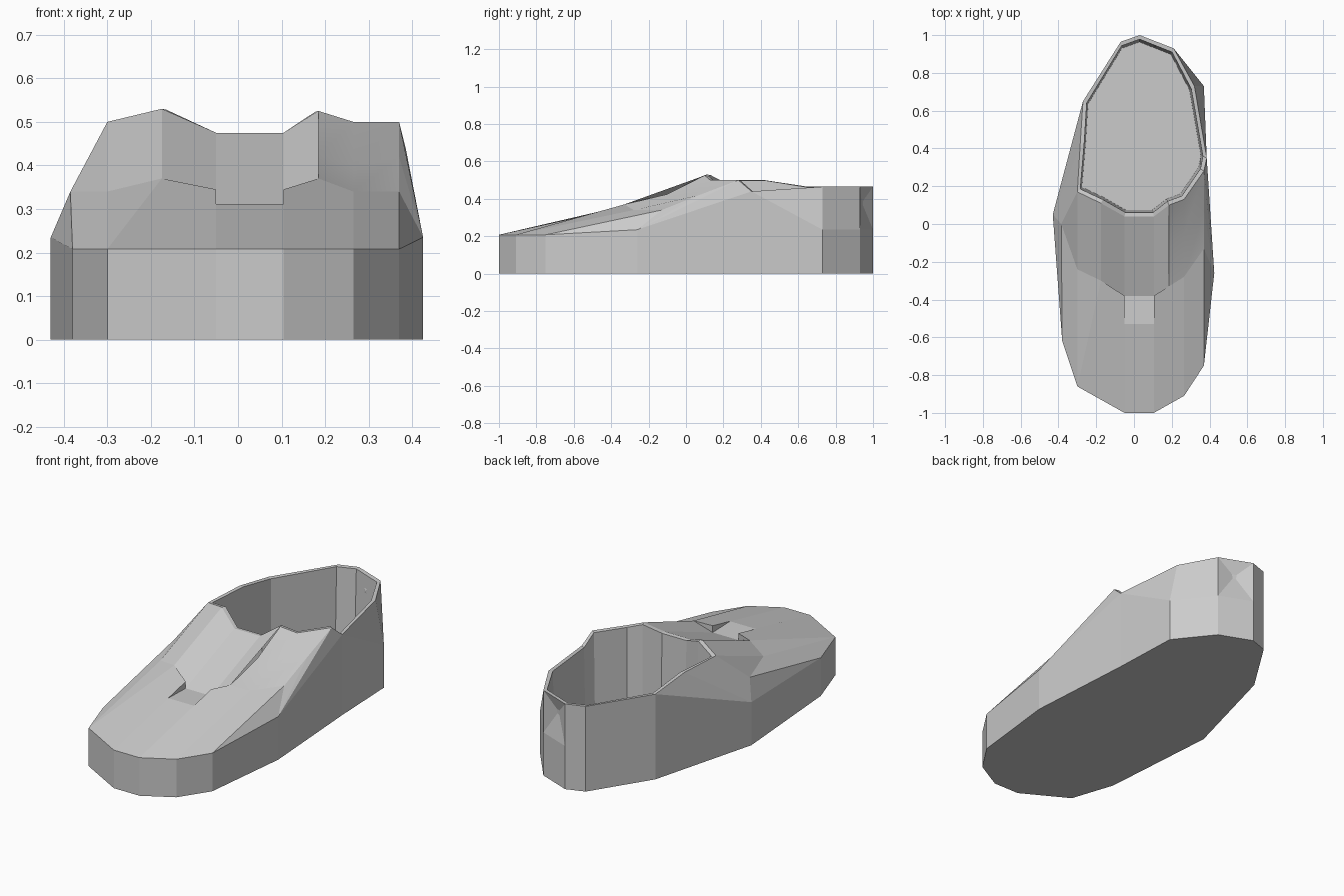
import bpy
from mathutils import Vector

if "Cube" in bpy.data.objects:
    bpy.data.objects.remove(bpy.data.objects["Cube"])


def part(name, faces, smooth=False):
    """Make an object from faces given as lists of points, sharing equal points."""
    verts, index, polys = [], {}, []
    for f in faces:
        poly = []
        for p in f:
            k = tuple(round(c, 4) for c in p)
            if k not in index:
                index[k] = len(verts)
                verts.append(k)
            poly.append(index[k])
        polys.append(poly)
    me = bpy.data.meshes.new(name)
    me.from_pydata(verts, [], polys)
    me.update()
    for p in me.polygons:
        p.use_smooth = smooth
    ob = bpy.data.objects.new(name, me)
    bpy.context.collection.objects.link(ob)
    return ob


def bridge(a, b):
    n = len(a)
    return [[a[i], a[(i + 1) % n], b[(i + 1) % n], b[i]] for i in range(n)]


# Outer wall outline, from the toe counter-clockwise: x, y, wall height
W = [(-.05, -1, .208), (.105, -1, .208), (.265, -.91, .208), (.37, -.75, .208),
     (.425, -.26, .235), (.385, .35, .44), (.37, .73, .235), (.21, .93, .235),
     (.03, 1, .235), (-.07, .965, .235), (-.27, .65, .235), (-.43, .05, .235),
     (-.38, -.62, .208), (-.30, -.86, .208)]
# Collar rim, same direction, starting at the tongue
R = [(-.05, .04, .475), (.105, .04, .475), (.185, .1, .525), (.265, .13, .5),
     (.37, .28, .5), (.385, .35, .44), (.32, .73, .465), (.21, .93, .465),
     (.03, 1, .465), (-.07, .965, .465), (-.27, .65, .465), (-.285, .42, .5),
     (-.30, .17, .5), (-.175, .11, .53)]
# Edge where the toe deck meets the tongue and the side panels
V = [(-.05, -.38, .345), (.105, -.38, .345), (.185, -.33, .37), (.265, -.28, .34),
     (.37, -.13, .34), (-.30, -.24, .34), (-.175, -.30, .37)]
L = (-.385, 0, .34)
N = [(-.05, -.53, .312), (.105, -.53, .312)]
T = [(-.05, -.38, .308), (.105, -.38, .308)]

# Sole and side wall
base = [(x, y, 0) for x, y, z in W]
part("sole", [base[::-1]])
part("side_wall", bridge(base, W))

# Toe deck
part("toe_deck", [
    [W[0], W[1], N[1], N[0]],
    [W[13], W[0], N[0], V[0], V[6]], [W[13], V[6], V[5]], [W[12], W[13], V[5]],
    [W[1], W[2], V[3], V[2], V[1], N[1]],
    [W[2], W[3], V[4], V[3]]])

# Sunken tongue with a small notch in front
part("tongue", [
    [N[0], N[1], T[1], T[0]], [N[0], T[0], V[0]], [N[1], V[1], T[1]],
    [T[0], T[1], R[1], R[0]],
    [V[0], T[0], V[6]], [T[0], R[0], R[13], V[6]],
    [V[1], V[2], T[1]], [T[1], V[2], R[2], R[1]]])

# Left quarter
part("left_panel", [
    [V[5], V[6], R[13], R[12]], [V[5], R[12], L], [W[12], V[5], L], [W[12], L, W[11]],
    [L, R[12], R[11]], [L, R[11], W[11]], [W[11], R[11], R[10]], [W[11], R[10], W[10]]])

# Right quarter with a sagging smooth panel
M = [(.185, -.1, .425), (.265, -.06, .40), (.37, .07, .42)]
rows = [V[2:5], M, R[2:5]]
part("right_panel", [[rows[j][i], rows[j][i + 1], rows[j + 1][i + 1], rows[j + 1][i]]
                     for j in range(2) for i in range(2)], True)
part("right_quarter", [
    [W[3], W[4], V[4]], [W[4], M[2], V[4]], [W[4], R[4], M[2]], [W[4], R[5], R[4]],
    [W[5], W[6], R[6]]])

# Heel counter with a shallow dent on one face
D = (.11, .94, .38)
heel = [[W[i], W[i + 1], R[i + 1], R[i]] for i in (6, 8, 9)]
heel += [[W[7], W[8], D], [W[8], R[8], D], [R[8], R[7], D], [R[7], W[7], D]]
part("heel_counter", heel)

# Thin collar edge and inner lining down to the insole
mid = Vector((.03, .5))
inner = []
for x, y, z in R:
    d = (mid - Vector((x, y))).normalized() * .022
    inner.append((x + d.x, y + d.y, z - .002))
foot = [(x * .97, .5 + (y - .5) * .97, .03) for x, y, z in inner]
part("collar_edge", bridge(R, inner))
part("lining", bridge(inner, foot))
part("insole", [foot])
